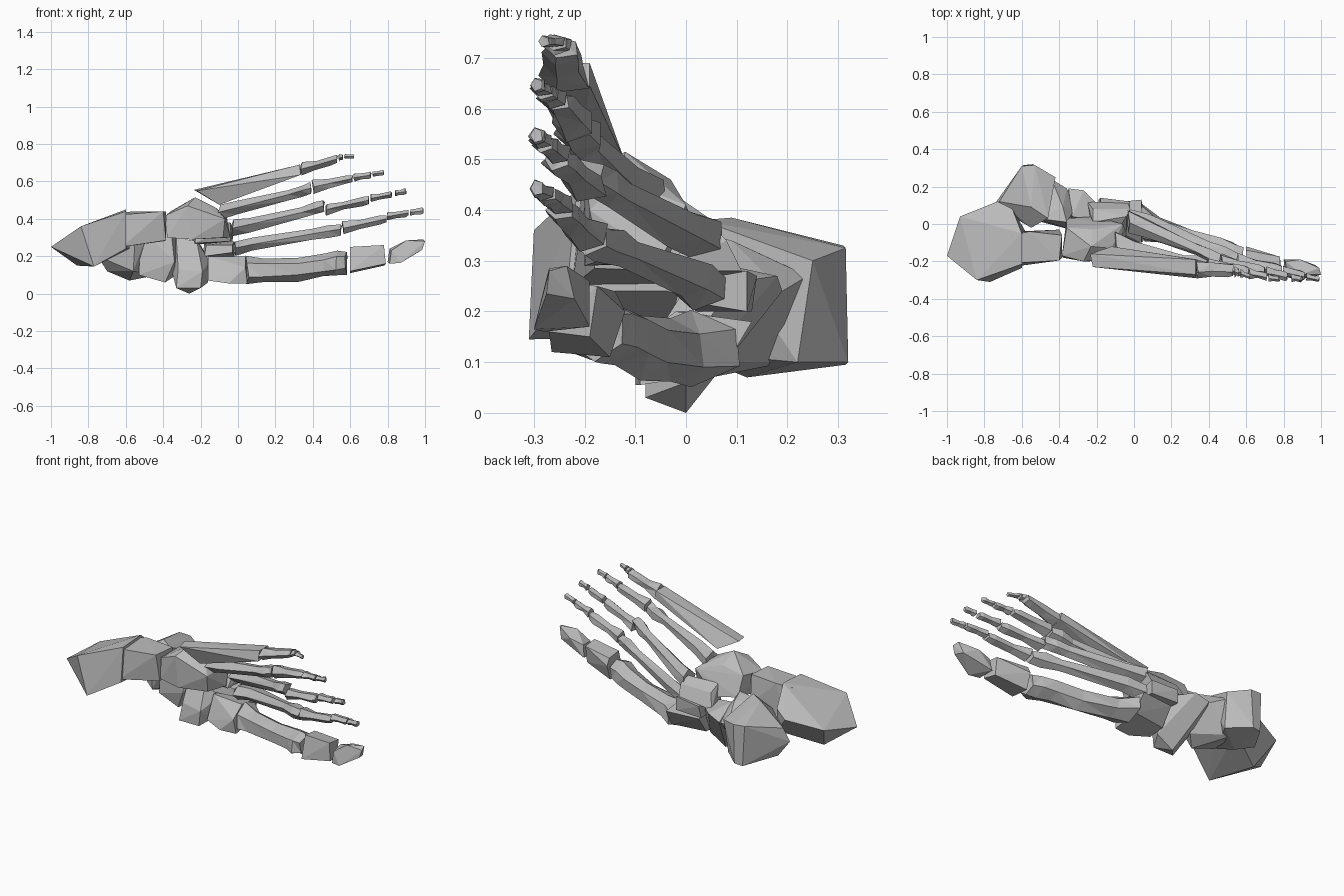
import bpy, bmesh, math, random
from mathutils import Vector

random.seed(4)
if "Cube" in bpy.data.objects:
    bpy.data.objects.remove(bpy.data.objects["Cube"])

GREY = (0.5, 0.5, 0.5, 1)
mat = bpy.data.materials.new("bone_grey")
mat.use_nodes = True
mat.diffuse_color = GREY
mat.node_tree.nodes["Principled BSDF"].inputs["Base Color"].default_value = GREY


def finish(name, bm):
    bmesh.ops.recalc_face_normals(bm, faces=bm.faces)
    me = bpy.data.meshes.new(name)
    bm.to_mesh(me)
    bm.free()
    me.materials.append(mat)
    bpy.context.collection.objects.link(bpy.data.objects.new(name, me))


def chunk(name, points):
    """Blocky faceted bone: hull of a few corner points."""
    bm = bmesh.new()
    for p in points:
        bm.verts.new(p)
    res = bmesh.ops.convex_hull(bm, input=bm.verts)
    loose = {g for g in res["geom_interior"] + res["geom_unused"]
             if isinstance(g, bmesh.types.BMVert)}
    bmesh.ops.delete(bm, geom=list(loose), context='VERTS')
    bmesh.ops.dissolve_limit(bm, angle_limit=math.radians(4), verts=bm.verts, edges=bm.edges)
    finish(name, bm)


def shaft(name, rings, sides=6, jitter=0.2):
    """Long bone: loft of rings (x, y, z, radius_y, radius_z)."""
    bm = bmesh.new()
    loops = []
    for x, y, z, ry, rz in rings:
        loop = []
        for i in range(sides):
            a = 2 * math.pi * (i + 0.5) / sides
            k = 1.1 + random.uniform(-jitter, jitter)
            loop.append(bm.verts.new((x + random.uniform(-.2, .2) * rz,
                                      y + k * ry * math.cos(a), z + k * rz * math.sin(a))))
        loops.append(loop)
    for a, b in zip(loops, loops[1:]):
        for i in range(sides):
            j = (i + 1) % sides
            bm.faces.new((a[i], a[j], b[j], b[i]))
    bm.faces.new(loops[0][::-1])
    bm.faces.new(loops[-1])
    bmesh.ops.triangulate(bm, faces=bm.faces)
    finish(name, bm)


def phalanx(name, start, end, ry0, rz0, ry1, rz1):
    """Toe bone: wide ends with a slight waist."""
    s, e = Vector(start), Vector(end)
    rings = []
    for t, k in ((0, 1), (.4, .8), (.85, 1), (1, .85)):
        p = s.lerp(e, t)
        rings.append((*p, k * (ry0 + (ry1 - ry0) * t), k * (rz0 + (rz1 - rz0) * t)))
    shaft(name, rings, 5)


# Heel: body and the neck reaching forward
chunk("heel_bone", [
    (-1, -.17, .25), (-.93, .04, .29), (-.84, -.30, .36), (-.77, -.31, .145), (-.86, -.06, .15),
    (-.73, .12, .33), (-.64, .06, .22), (-.6, -.215, .44), (-.60, -.05, .45),
    (-.6, -.235, .24), (-.58, -.04, .24), (-.65, .08, .36)])
chunk("heel_neck", [
    (-.65, -.21, .42), (-.65, -.06, .43), (-.40, -.195, .44), (-.385, -.06, .44),
    (-.385, -.18, .285), (-.40, -.03, .28), (-.62, -.225, .25), (-.62, -.04, .25), (-.56, -.04, .44)])

# Ankle
chunk("ankle_bone", [
    (-.75, .10, .20), (-.70, .14, .12), (-.59, .315, .095), (-.6, .31, .33), (-.54, .32, .10),
    (-.53, .315, .325), (-.42, .25, .30), (-.43, .22, .10), (-.58, .12, .07), (-.56, .0, .12),
    (-.55, -.02, .3), (-.46, .03, .38), (-.55, .09, .385), (-.72, .12, .28)])
chunk("ankle_head", [
    (-.52, .22, .28), (-.52, .2, .1), (-.44, .24, .27), (-.36, .19, .24), (-.33, .06, .10),
    (-.39, .0, .06), (-.31, .09, .25), (-.34, -.03, .17), (-.53, .02, .1), (-.52, .03, .35),
    (-.38, .09, .34), (-.36, .01, .36)])

# Midfoot
chunk("inner_midfoot_bone", [
    (-.33, -.08, .03), (-.26, 0, 0), (-.2, -.08, .03), (-.16, .0, .06), (-.33, 0, .1),
    (-.37, .12, .18), (-.35, .19, .24), (-.27, .18, .27), (-.2, .11, .26), (-.15, .03, .17),
    (-.33, .04, .30), (-.22, .02, .28), (-.32, -.06, .13), (-.19, -.08, .12)])
chunk("outer_midfoot_bone", [
    (-.38, -.18, .30), (-.36, .03, .33), (-.385, -.17, .42), (-.36, -.02, .44), (-.23, -.12, .515),
    (-.27, -.2, .47), (-.22, -.03, .46), (-.12, -.13, .46), (-.07, -.19, .40), (-.06, 0, .41),
    (-.04, -.05, .30), (-.08, -.17, .30), (-.25, -.2, .29), (-.22, .04, .30)])
chunk("wedge_outer", [
    (-.23, .0, .27), (-.25, .12, .26), (-.22, .08, .34), (-.22, .01, .37), (-.04, .04, .38),
    (-.02, .08, .34), (-.03, .11, .28), (-.04, -.04, .28), (-.1, -.05, .33)])
chunk("wedge_middle", [
    (-.18, .02, .20), (-.19, .13, .2), (-.18, .14, .27), (-.17, .03, .26), (-.02, .12, .28),
    (-.02, .12, .20), (-.03, .0, .22), (-.03, .01, .26)])
chunk("wedge_inner", [
    (-.16, -.06, .07), (-.16, .04, .08), (-.16, .11, .18), (-.16, .0, .2), (-.05, -.10, .055),
    (.05, -.09, .055), (.05, .07, .08), (.04, .13, .18), (.04, -.02, .2), (.04, -.1, .14)])

# Long foot bones
shaft("long_bone_1", [(.05, .01, .13, .10, .068), (.13, -.03, .125, .065, .06), (.32, -.09, .13, .055, .055),
                      (.46, -.14, .15, .065, .055), (.53, -.17, .165, .075, .062), (.58, -.18, .165, .06, .055)],
      jitter=.12)
shaft("long_bone_2", [(-.02, .035, .245, .055, .038), (.08, .005, .265, .045, .036), (.4, -.12, .32, .03, .027),
                      (.49, -.165, .335, .042, .033), (.55, -.185, .345, .035, .028)], 5)
shaft("long_bone_3", [(-.03, .025, .35, .06, .05), (.06, -.015, .37, .045, .036), (.34, -.14, .435, .03, .025),
                      (.41, -.175, .455, .04, .03), (.46, -.195, .47, .032, .026)], 5)
shaft("long_bone_4", [(-.1, -.1, .435, .06, .036), (0, -.135, .46, .042, .032), (.27, -.195, .53, .03, .026),
                      (.34, -.21, .55, .042, .032), (.39, -.22, .565, .034, .026)], 5)
chunk("long_bone_5", [
    (-.235, -.16, .555), (-.22, -.23, .55), (-.12, -.12, .495), (-.10, -.21, .475),
    (.33, -.19, .69), (.33, -.27, .69), (.34, -.19, .645), (.335, -.29, .635), (-.1, -.24, .56)])

# Small toe bones: start, end, start radii, end radii
toes = {
    "second_toe": [((.56, -.195, .35), (.79, -.25, .40), .042, .032, .03, .022),
                   ((.80, -.25, .412), (.91, -.275, .432), .028, .022, .022, .017),
                   ((.92, -.28, .435), (.99, -.295, .443), .021, .015, .014, .017)],
    "third_toe": [((.47, -.2, .45), (.70, -.255, .50), .042, .03, .03, .022),
                  ((.71, -.255, .51), (.82, -.28, .53), .028, .022, .022, .017),
                  ((.84, -.285, .537), (.90, -.295, .547), .021, .015, .013, .016)],
    "fourth_toe": [((.40, -.22, .572), (.61, -.255, .615), .042, .034, .03, .022),
                   ((.62, -.26, .62), (.71, -.28, .635), .028, .022, .022, .017),
                   ((.72, -.285, .64), (.78, -.295, .647), .021, .015, .013, .015)],
    "little_toe": [((.34, -.24, .665), (.53, -.245, .72), .048, .034, .036, .022),
                   ((.54, -.25, .725), (.56, -.255, .73), .028, .018, .021, .015),
                   ((.57, -.26, .732), (.62, -.28, .733), .021, .012, .013, .012)],
}
for toe, bones in toes.items():
    for i, b in enumerate(bones):
        phalanx(f"{toe}_bone_{i + 1}", *b)

# Big toe
chunk("big_toe_base", [
    (.6, -.12, .2), (.6, -.23, .25), (.6, -.265, .12), (.6, -.15, .11), (.6, -.14, .24),
    (.78, -.175, .25), (.78, -.26, .26), (.79, -.27, .16), (.78, -.19, .15)])
chunk("big_toe_tip", [
    (.80, -.19, .17), (.81, -.28, .16), (.81, -.2, .24), (.82, -.28, .23), (.87, -.30, .165),
    (.89, -.19, .26), (.90, -.27, .285), (.99, -.235, .29), (1, -.27, .28), (.985, -.275, .235), (.97, -.22, .225)])
